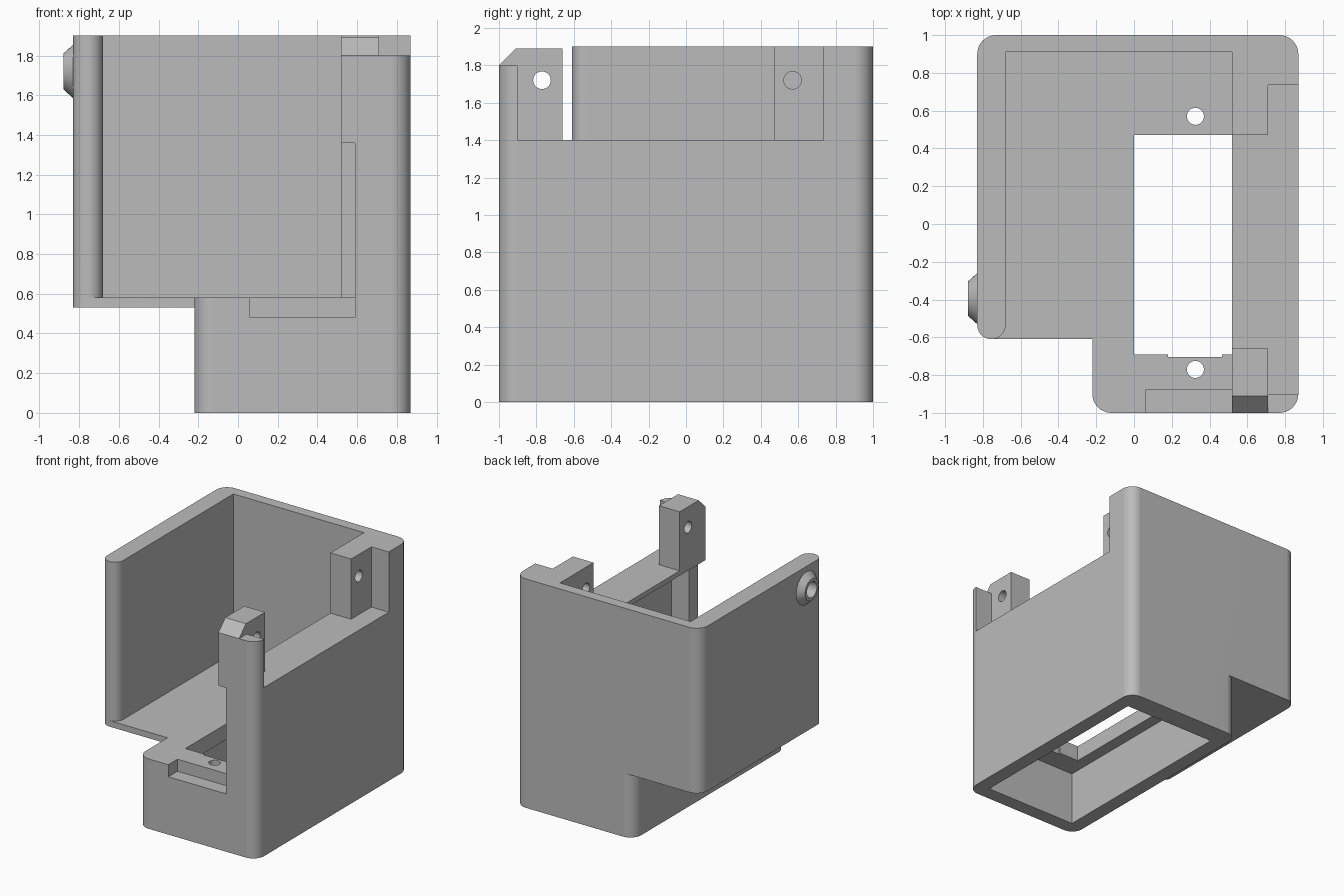
import bpy, bmesh, math
from mathutils import Vector

if "Cube" in bpy.data.objects:
    bpy.data.objects.remove(bpy.data.objects["Cube"], do_unlink=True)

grey = bpy.data.materials.new("plain_grey")
grey.use_nodes = True
colour = (0.5, 0.5, 0.5, 1)
grey.diffuse_color = colour
grey.node_tree.nodes["Principled BSDF"].inputs["Base Color"].default_value = colour


def fillet(outline, steps=10):
    """Outline corners are (x, y) or (x, y, radius); right-angled corners get an arc."""
    pts = []
    for i, c in enumerate(outline):
        p = Vector(c[:2])
        if len(c) == 2:
            pts.append(p)
            continue
        a = (Vector(outline[i - 1][:2]) - p).normalized() * c[2]
        b = (Vector(outline[(i + 1) % len(outline)][:2]) - p).normalized() * c[2]
        for k in range(steps + 1):
            t = k / steps * math.pi / 2
            pts.append(p + a * (1 - math.sin(t)) + b * (1 - math.cos(t)))
    return pts


def make(name, bm):
    bmesh.ops.recalc_face_normals(bm, faces=bm.faces)
    mesh = bpy.data.meshes.new(name)
    bm.to_mesh(mesh)
    bm.free()
    mesh.materials.append(grey)
    ob = bpy.data.objects.new(name, mesh)
    bpy.context.collection.objects.link(ob)
    return ob


def prism(name, outline, lo, hi, axis="z"):
    """Extrude an outline along z (outline in xy) or x (outline in yz)."""
    bm = bmesh.new()
    rings = []
    for h in (lo, hi):
        rings.append([bm.verts.new((p.x, p.y, h) if axis == "z" else (h, p.x, p.y))
                      for p in fillet(outline)])
    bm.faces.new(rings[0])
    bm.faces.new(rings[1])
    n = len(rings[0])
    for i in range(n):
        j = (i + 1) % n
        bm.faces.new((rings[0][i], rings[0][j], rings[1][j], rings[1][i]))
    return make(name, bm)


def box(name, x, y, z):
    return prism(name, [(x[0], y[0]), (x[1], y[0]), (x[1], y[1]), (x[0], y[1])], *z)


def rod(name, centre, r1, r2, lo, hi, axis="z"):
    """Round bar or cone; centre is xy for the z axis and yz for the x axis."""
    bm = bmesh.new()
    rings = []
    for r, h in ((r1, lo), (r2, hi)):
        ring = []
        for k in range(40):
            t = math.tau * k / 40
            u, v = centre[0] + r * math.cos(t), centre[1] + r * math.sin(t)
            ring.append(bm.verts.new((u, v, h) if axis == "z" else (h, u, v)))
        bm.faces.new(ring)
        rings.append(ring)
    for k in range(40):
        j = (k + 1) % 40
        bm.faces.new((rings[0][k], rings[0][j], rings[1][j], rings[1][k]))
    return make(name, bm)


def combine(target, tool, operation="DIFFERENCE"):
    mod = target.modifiers.new("combine", "BOOLEAN")
    mod.operation = operation
    mod.solver = "EXACT"
    mod.object = tool
    bpy.context.view_layer.objects.active = target
    bpy.ops.object.modifier_apply(modifier=mod.name)
    bpy.data.objects.remove(tool, do_unlink=True)


# Housing block with rounded upright edges
R = 0.1
housing = prism("housing", [(-0.83, -0.61, 0.075), (-0.22, -0.61), (-0.22, -1, R),
                            (0.87, -1, R), (0.87, 1, R), (-0.83, 1, R)], 0, 1.9)

# Round boss on the left wall
combine(housing, rod("boss", (-0.395, 1.72), 0.09, 0.144, -0.88, -0.82, "x"), "UNION")

cutters = [
    # Space under the overhanging floor
    prism("underside", [(-2, -0.8), (-0.22, -0.8), (-0.22, 1, R), (-0.12, 1),
                        (-0.12, 2), (-2, 2)][:3] + [(-0.12, 1.0), (-0.12, 2), (-2, 2)], -1, 0.53),
    # Main chamber, open at front and top
    prism("chamber", [(0.52, 0.91), (-0.68, 0.91), (-0.68, -0.61, 0.075),
                      (-0.755, -0.61), (-0.755, -2), (0.52, -2)], 0.58, 2.5),
    # Lowered right wall between the posts
    prism("side_gap", [(0.45, -0.66), (0.71, -0.66), (0.71, -0.9), (2, -0.9), (2, 0.735),
                       (0.71, 0.735), (0.71, 0.47), (0.45, 0.47)], 1.4, 2.4),
    box("front_corner_top", (0.71, 2), (-2, -0.8), (1.8, 2.2)),
    # Sloped top of the front post
    prism("post_slope", [(-1.2, 1.6), (-0.91, 1.89), (-0.6, 1.89), (-0.6, 2.1), (-1.2, 2.1)],
          0.4, 1.0, "x"),
    # Front sill and door rebate
    box("rebate", (0.06, 0.59), (-2, -0.88), (0.48, 1.36)),
    # Hollows in the right wall and the base
    box("wall_hollow", (0.4, 0.75), (-0.88, 0.82), (0.58, 1.36)),
    box("base_hollow", (-0.1, 0.75), (-0.88, 0.82), (-1, 0.45)),
    # Floor opening with a shallow notch
    box("opening", (0, 0.65), (-0.69, 0.47), (0.3, 0.7)),
    box("notch", (0.18, 0.465), (-0.705, -0.5), (0.3, 0.7)),
    # Blind hole in the boss
    rod("boss_hole", (-0.395, 1.72), 0.065, 0.065, -1, -0.76, "x"),
]
# Screw holes through the floor and the two posts
for y in (-0.77, 0.57):
    cutters.append(rod("floor_hole", (0.325, y), 0.045, 0.045, 0.3, 0.7))
    cutters.append(rod("post_hole", (y, 1.72), 0.047, 0.047, 0.4, 0.8, "x"))

for tool in cutters:
    combine(housing, tool)

# Smooth rounded edges, flat walls
bpy.ops.object.select_all(action="DESELECT")
housing.select_set(True)
bpy.context.view_layer.objects.active = housing
bpy.ops.object.shade_smooth_by_angle(angle=math.radians(25))
weighted = housing.modifiers.new("flat_walls", "WEIGHTED_NORMAL")
weighted.keep_sharp = True
